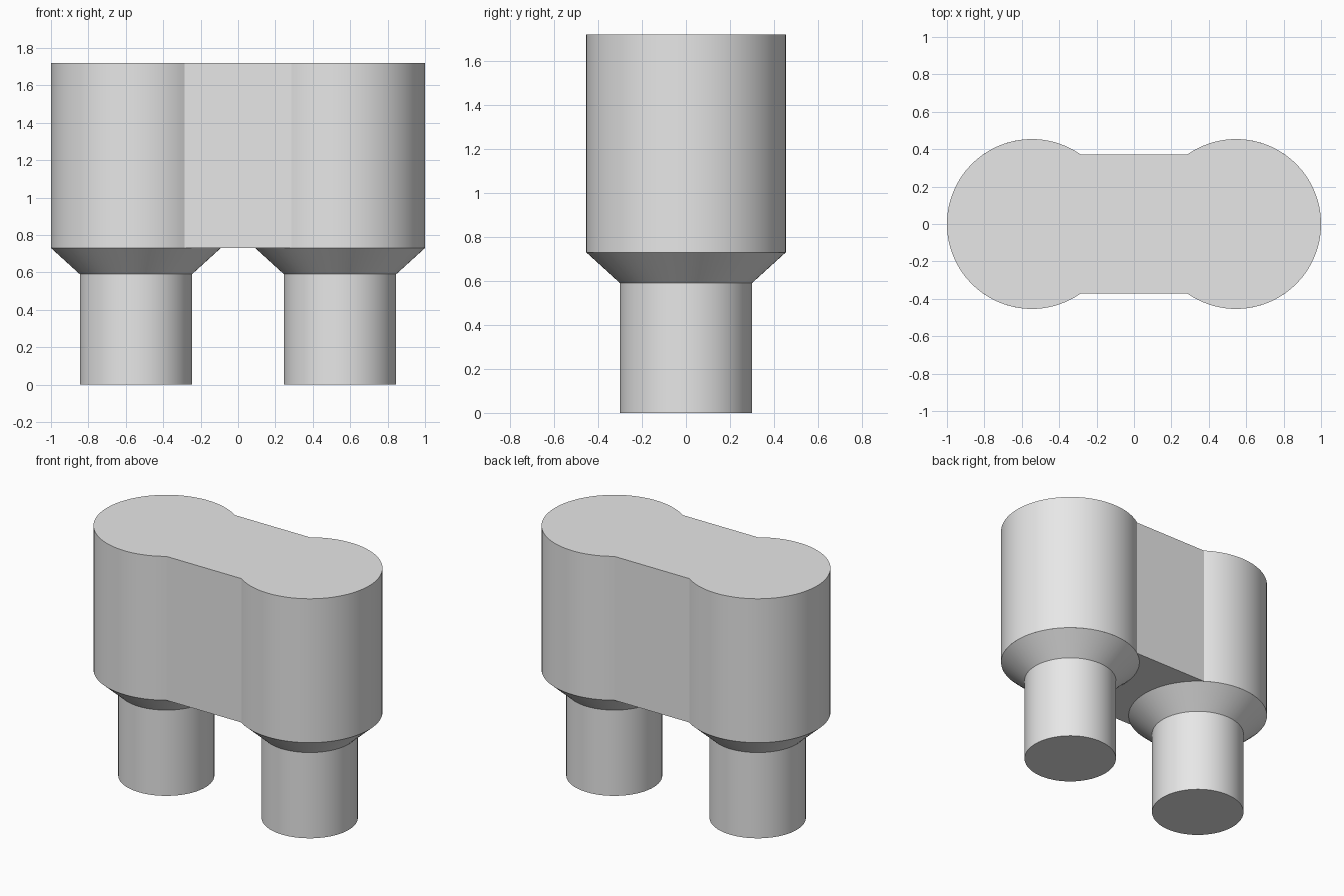
import bpy
import bmesh
from math import asin, cos, sin, pi

if "Cube" in bpy.data.objects:
    bpy.data.objects.remove(bpy.data.objects["Cube"])

SEG = 64
CENTRE = 0.546        # x of each tube axis
BARREL_R = 0.454
LEG_R = 0.30
BRIDGE_Y = 0.372      # half depth of the bridge
LEG_TOP, BARREL_BASE, TOP = 0.59, 0.73, 1.72

grey = bpy.data.materials.new("plain grey")
grey.use_nodes = True
colour = (0.8, 0.8, 0.8, 1)
grey.diffuse_color = colour
grey.node_tree.nodes["Principled BSDF"].inputs["Base Color"].default_value = colour


def finish(bm, name):
    """Turn a bmesh into a smooth-shaded object with sharp creases."""
    bmesh.ops.recalc_face_normals(bm, faces=bm.faces)
    mesh = bpy.data.meshes.new(name)
    bm.to_mesh(mesh)
    bm.free()
    mesh.materials.append(grey)
    ob = bpy.data.objects.new(name, mesh)
    bpy.context.collection.objects.link(ob)
    bpy.ops.object.select_all(action="DESELECT")
    ob.select_set(True)
    bpy.context.view_layer.objects.active = ob
    bpy.ops.object.shade_smooth_by_angle(angle=pi / 6)


# Twin barrels joined by a flat-sided bridge, one outline extruded upward
bm = bmesh.new()
reach = pi - asin(BRIDGE_Y / BARREL_R)
outline = []
for side in (1, -1):
    for i in range(SEG + 1):
        a = -reach + 2 * reach * i / SEG
        outline.append((side * (CENTRE + BARREL_R * cos(a)), side * BARREL_R * sin(a)))
base = bm.faces.new([bm.verts.new((x, y, BARREL_BASE)) for x, y in outline])
grown = bmesh.ops.extrude_face_region(bm, geom=[base], use_keep_orig=True)
bmesh.ops.translate(bm, vec=(0, 0, TOP - BARREL_BASE),
                    verts=[v for v in grown["geom"] if isinstance(v, bmesh.types.BMVert)])
finish(bm, "twin_barrel_body")

# Each leg: a straight tube flaring into a cone under its barrel
for name, x in (("left_leg", CENTRE), ("right_leg", -CENTRE)):
    bm = bmesh.new()
    rings = []
    for r, z in ((LEG_R, 0), (LEG_R, LEG_TOP), (BARREL_R, BARREL_BASE)):
        rings.append([bm.verts.new((x + r * cos(2 * pi * i / SEG),
                                    r * sin(2 * pi * i / SEG), z)) for i in range(SEG)])
    for low, high in zip(rings, rings[1:]):
        for i in range(SEG):
            j = (i + 1) % SEG
            bm.faces.new((low[i], low[j], high[j], high[i]))
    bm.faces.new(rings[0][::-1])
    finish(bm, name)
